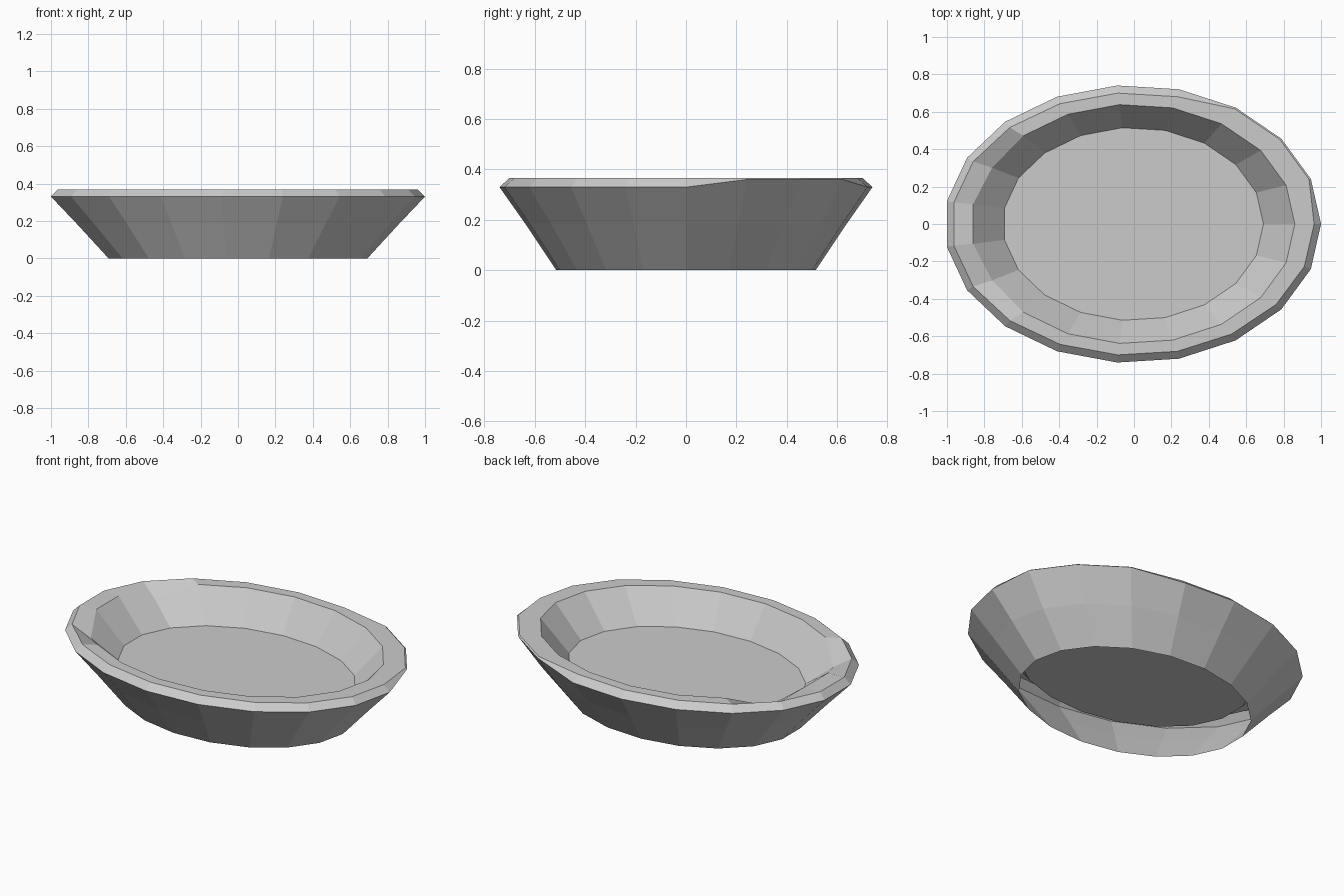
import bpy, bmesh, math

if "Cube" in bpy.data.objects:
    bpy.data.objects.remove(bpy.data.objects["Cube"])

SIDES = 19
DEPTH = 0.743
FLARED = (1, 2, 3)      # rim points without a bevel, back right
REST = (8, 11)          # rim points dipped to form the two rests on the left


def ring(bm, rx, ry, z, special=(), replace=None):
    """One oval ring; points listed in special use the (rx, ry, z) in replace."""
    verts = []
    for k in range(SIDES):
        a = 2 * math.pi * k / SIDES
        px, py, h = replace if k in special else (rx, ry, z)
        # shifted so the odd-sided oval spans exactly -1..1
        x = px * (math.cos(a) - 0.007) / 0.993
        verts.append(bm.verts.new((x, py * DEPTH * math.sin(a), h)))
    return verts


# Hollow oval dish, open below: flared wall, bevelled rim, dipped rests, inner wall
bm = bmesh.new()
rings = [
    ring(bm, 0.692, 0.695, 0.0),
    ring(bm, 0.862, 0.862, 0.185),
    ring(bm, 1.0, 1.0, 0.33, FLARED, (1.0, 1.0, 0.36)),
    ring(bm, 0.963, 0.945, 0.367, FLARED, (0.99, 0.99, 0.367)),
    ring(bm, 0.86, 0.862, 0.367, REST, (0.85, 0.85, 0.3)),
    ring(bm, 0.692, 0.695, 0.187),
]
for lo, hi in zip(rings, rings[1:]):
    for k in range(SIDES):
        n = (k + 1) % SIDES
        bm.faces.new((lo[k], lo[n], hi[n], hi[k]))
# Raised floor
bm.faces.new(rings[-1])
bmesh.ops.recalc_face_normals(bm, faces=bm.faces)

mesh = bpy.data.meshes.new("oval_dish")
bm.to_mesh(mesh)
bm.free()
dish = bpy.data.objects.new("oval_dish", mesh)
bpy.context.collection.objects.link(dish)
